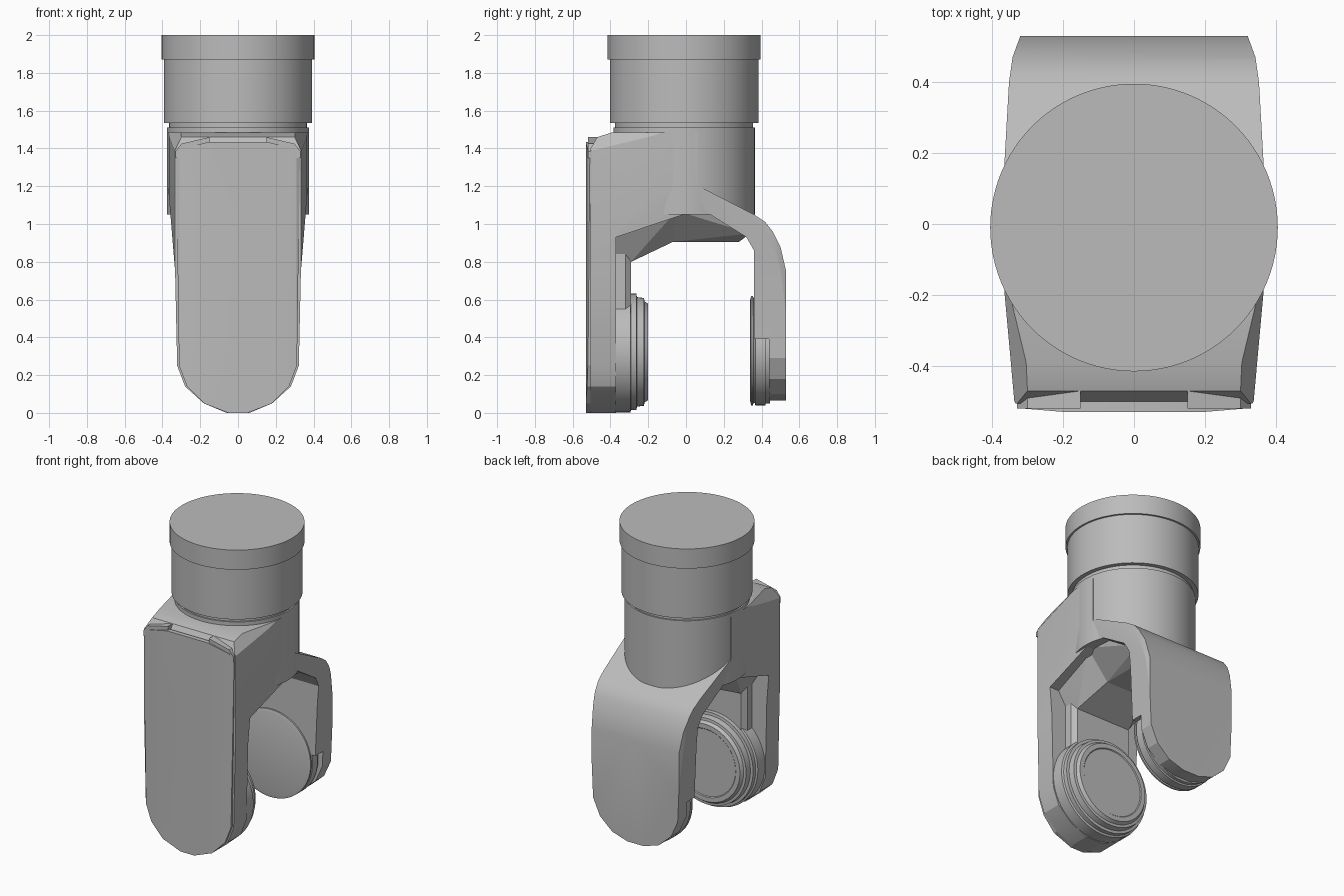
import bpy, bmesh
from math import pi
from mathutils import Matrix, Vector

if "Cube" in bpy.data.objects:
    bpy.data.objects.remove(bpy.data.objects["Cube"])

grey = bpy.data.materials.new("plain grey")
grey.use_nodes = True
COLOUR = (0.5, 0.5, 0.5, 1)
grey.diffuse_color = COLOUR
grey.node_tree.nodes["Principled BSDF"].inputs["Base Color"].default_value = COLOUR


def finish(name, bm):
    bmesh.ops.recalc_face_normals(bm, faces=bm.faces)
    mesh = bpy.data.meshes.new(name)
    bm.to_mesh(mesh)
    bm.free()
    mesh.materials.append(grey)
    obj = bpy.data.objects.new(name, mesh)
    bpy.context.collection.objects.link(obj)
    return obj


def prism(name, pts, place, lo, hi):
    """Extrude a 2D outline; place(u, v, w) turns it into 3D."""
    bm = bmesh.new()
    face = bm.faces.new([bm.verts.new(place(u, v, lo)) for u, v in pts])
    new = bmesh.ops.extrude_face_region(bm, geom=[face])["geom"]
    shift = Vector(place(0, 0, hi)) - Vector(place(0, 0, lo))
    bmesh.ops.translate(bm, verts=[v for v in new if isinstance(v, bmesh.types.BMVert)], vec=shift)
    return finish(name, bm)


def side(u, v, w): return (w, u, v)
def front(u, v, w): return (u, w, v)
def plan(u, v, w): return (u, v, w)


def mirrored(half):
    """Close a right-hand outline with its mirror image."""
    return half + [(-u, v) for u, v in reversed(half)]


def keep_inside(obj, cutter):
    mod = obj.modifiers.new("trim", 'BOOLEAN')
    mod.operation, mod.solver, mod.object = 'INTERSECT', 'EXACT', cutter
    bpy.context.view_layer.objects.active = obj
    bpy.ops.object.modifier_apply(modifier=mod.name)
    bpy.data.objects.remove(cutter)


def clip(obj, a, b, c):
    """Slice away everything above the plane a, b, c and its mirror image."""
    bm = bmesh.new()
    bm.from_mesh(obj.data)
    a, b, c = Vector(a), Vector(b), Vector(c)
    normal = (b - a).cross(c - a)
    if normal.z < 0:
        normal.negate()
    for s in (1, -1):
        flip = Vector((s, 1, 1))
        cut = bmesh.ops.bisect_plane(bm, geom=bm.verts[:] + bm.edges[:] + bm.faces[:],
                                     plane_co=a * flip, plane_no=normal * flip, clear_outer=True)
        bmesh.ops.holes_fill(bm, edges=[e for e in cut["geom_cut"] if isinstance(e, bmesh.types.BMEdge)])
    bm.to_mesh(obj.data)
    bm.free()


def hull(name, half):
    bm = bmesh.new()
    for x, y, z in half:
        for s in (1, -1):
            bm.verts.new((s * x, y, z))
    out = bmesh.ops.convex_hull(bm, input=bm.verts)
    bmesh.ops.delete(bm, geom=[v for v in out["geom_interior"] if isinstance(v, bmesh.types.BMVert)],
                     context='VERTS')
    return finish(name, bm)


def lathe(name, steps, centre, along_y=False, sides=64):
    """Solid of revolution from (radius, position) steps."""
    bm = bmesh.new()
    pts = [(0, steps[0][1])] + steps + [(0, steps[-1][1])]
    vs = [bm.verts.new((r, 0, h)) for r, h in pts]
    edges = [bm.edges.new(p) for p in zip(vs, vs[1:])]
    bmesh.ops.spin(bm, geom=vs + edges, cent=(0, 0, 0), axis=(0, 0, 1), angle=2 * pi,
                   steps=sides, use_duplicate=False)
    bmesh.ops.remove_doubles(bm, verts=bm.verts, dist=1e-5)
    if along_y:
        bm.transform(Matrix.Rotation(-pi / 2, 4, 'X'))
    bmesh.ops.translate(bm, verts=bm.verts, vec=centre)
    return finish(name, bm)


# Round stem with collar and groove
parts = [lathe("stem", [(.375, 1.05), (.375, 1.51), (.365, 1.51), (.365, 1.535), (.393, 1.535),
                        (.393, 1.87), (.405, 1.87), (.405, 2)], (0, -.01, 0), sides=96)]

# Shared plan outline of the fork
fork_plan = mirrored([(.31, -.54), (.337, -.5), (.365, -.19), (.373, 0), (.365, .17),
                      (.352, .4), (.342, .47), (.32, .53)])


def fork_part(name, profile, outline):
    obj = prism(name, profile, side, -.5, .5)
    keep_inside(obj, prism("trim_front", mirrored(outline), front, -1, 1))
    keep_inside(obj, prism("trim_plan", fork_plan, plan, -1, 3))
    parts.append(obj)
    return obj


# Front leg and shoulder
shoulder = fork_part(
    "front_leg",
    [(-.505, 0), (-.505, 1.4), (-.47, 1.46), (-.39, 1.485), (.06, 1.485), (.06, 1.075),
     (-.37, .93), (-.37, 0)],
    [(.06, 0), (.18, .05), (.28, .14), (.322, .25), (.333, .75), (.376, 1.27), (.376, 1.6)])
clip(shoulder, (.337, -.47, 1.4), (.366, -.13, 1.485), (.30, -.47, 1.46))

# Rear leg curving down from the stem
fork_part(
    "rear_leg",
    [(.0, 1.235), (.05, 1.21), (.36, 1.05), (.42, 1.01), (.46, .96), (.5, .88), (.53, .75),
     (.53, 0), (.44, 0), (.44, .39), (.36, .39), (.36, .86), (.32, .93), (.08, 1.08), (.0, 1.06)],
    [(.06, .065), (.17, .1), (.26, .18), (.31, .29), (.33, .75), (.376, 1.27), (.376, 1.6)])

# Gently curved front cover with a folded top lip
cover = prism("front_cover", mirrored([(.05, 0), (.18, .05), (.27, .14), (.312, .25), (.328, 1.36),
                                       (.30, 1.4), (.15, 1.435)]), front, -.53, -.5)
keep_inside(cover, prism("trim_plan", mirrored([(.19, -.53), (.31, -.52), (.335, -.505), (.335, -.4)]),
                         plan, -1, 3))
lip = prism("cover_lip", mirrored([(.33, 1.35), (.33, 1.385), (.30, 1.425), (.15, 1.46),
                                   (.15, 1.43), (.30, 1.39)]), front, -.52, -.465)
parts += [cover, lip]

# Raised inner panel of the front leg
parts.append(prism("inner_panel", mirrored([(.225, -.38), (.225, -.32), (.2, -.29)]), plan, .35, .96))

# Faceted web under the stem
parts.append(hull("web_front", [(.2, -.4, .8), (.2, -.29, .8), (.15, -.07, .905),
                                (.3, -.4, .96), (.32, -.05, 1.07)]))
parts.append(hull("web_middle", [(.15, -.07, .905), (.15, .28, .905), (.32, -.05, 1.07),
                                 (.32, .08, 1.09), (.25, .34, .95)]))

# Stepped round bosses facing each other
parts.append(lathe("front_boss", [(.32, -.4), (.32, -.295), (.308, -.29), (.308, -.262), (.29, -.26),
                                  (.285, -.222), (.268, -.22), (.255, -.2), (.225, -.2), (.22, -.205)],
                   (0, 0, .323), True))
parts.append(lathe("rear_boss", [(.27, .34), (.29, .345), (.29, .355), (.278, .357), (.278, .365),
                                 (.29, .367), (.29, .42), (.28, .422), (.28, .445)],
                   (0, 0, .33), True))

bpy.ops.object.select_all(action='DESELECT')
for obj in parts:
    obj.select_set(True)
bpy.context.view_layer.objects.active = parts[0]
bpy.ops.object.shade_smooth_by_angle(angle=pi / 9)
